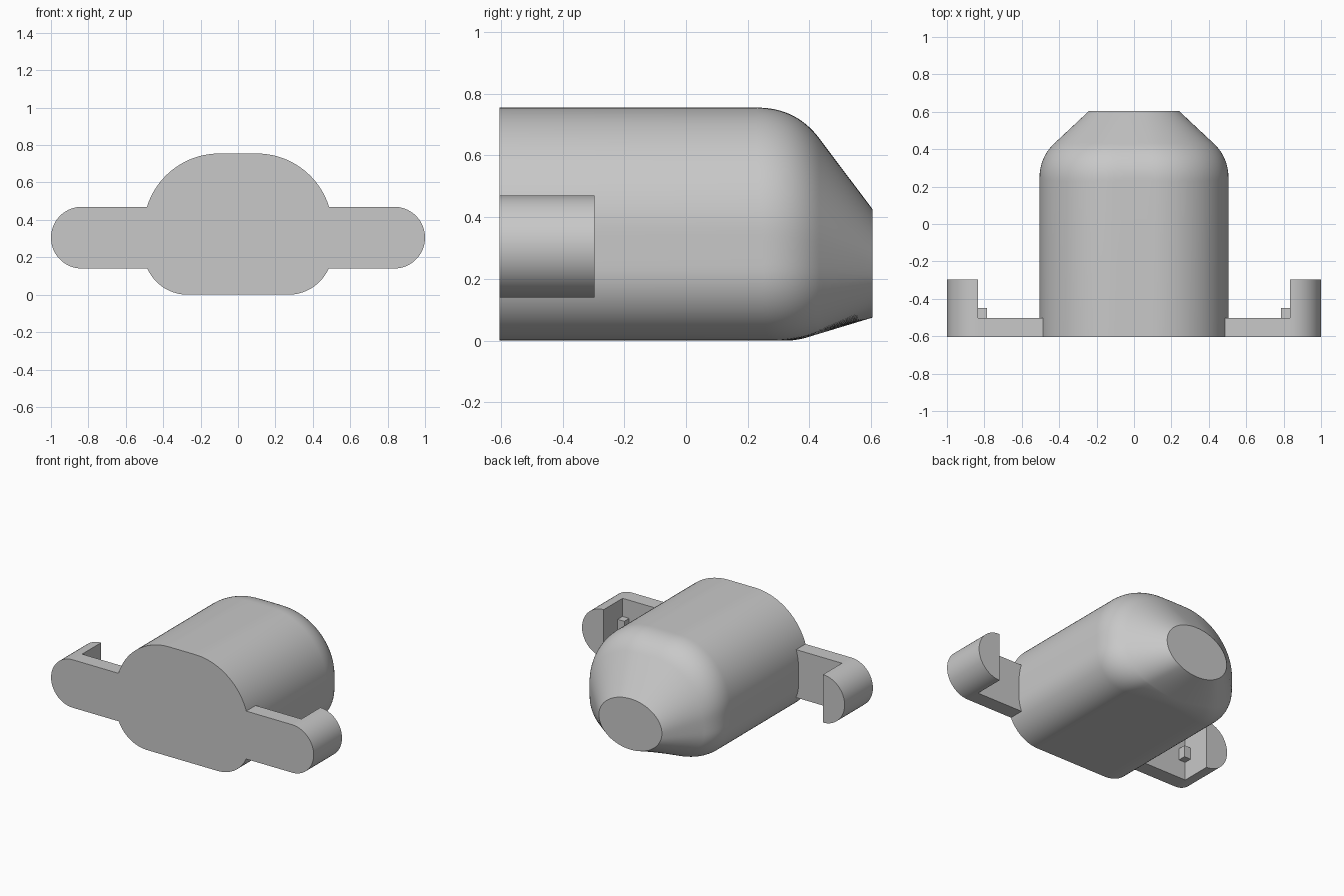
import bpy, bmesh
from math import sin, cos, pi, tan
from mathutils import Vector

if "Cube" in bpy.data.objects:
    bpy.data.objects.remove(bpy.data.objects["Cube"])

grey = bpy.data.materials.new("plain grey")
grey.use_nodes = True
GREY = (0.58, 0.58, 0.58, 1)
grey.diffuse_color = GREY
grey.node_tree.nodes["Principled BSDF"].inputs["Base Color"].default_value = GREY

FRONT, BACK, SHOULDER = -0.605, 0.605, 0.357


def make_loft(name, rings):
    """Skin a list of equal closed rings and cap both ends."""
    bm = bmesh.new()
    rows = [[bm.verts.new(p) for p in ring] for ring in rings]
    n = len(rows[0])
    for a, b in zip(rows, rows[1:]):
        for i in range(n):
            j = (i + 1) % n
            bm.faces.new((a[i], a[j], b[j], b[i]))
    bm.faces.new(rows[0][::-1])
    bm.faces.new(rows[-1])
    bmesh.ops.recalc_face_normals(bm, faces=bm.faces)
    mesh = bpy.data.meshes.new(name)
    bm.to_mesh(mesh)
    bm.free()
    mesh.materials.append(grey)
    obj = bpy.data.objects.new(name, mesh)
    bpy.context.collection.objects.link(obj)
    bpy.ops.object.select_all(action='DESELECT')
    obj.select_set(True)
    bpy.context.view_layer.objects.active = obj
    bpy.ops.object.shade_smooth_by_angle(angle=pi / 6)
    return obj


def extrude(name, outline, y0, y1):
    return make_loft(name, [[(x, y, z) for x, z in outline] for y in (y0, y1)])


def box(name, x0, x1, y0, y1, z0, z1):
    return extrude(name, [(x0, z0), (x1, z0), (x1, z1), (x0, z1)], y0, y1)


def arc(cx, cz, r, a0, a1, steps):
    angles = [a0 + (a1 - a0) * i / steps for i in range(steps + 1)]
    return [(cx + r * cos(a), cz + r * sin(a)) for a in angles]


def resample(points, count):
    """Spread points evenly along a polyline."""
    pts = [Vector(p) for p in points]
    lengths = [(b - a).length for a, b in zip(pts, pts[1:])]
    out, seg, start = [], 0, 0.0
    for i in range(count + 1):
        d = sum(lengths) * i / count
        while seg < len(lengths) - 1 and d > start + lengths[seg]:
            start += lengths[seg]
            seg += 1
        t = min(1, (d - start) / lengths[seg])
        out.append(pts[seg].lerp(pts[seg + 1], t))
    return out


# Body cross-section: flat base and roof joined by two round corners
N = 64
half = [(0, 0)] + arc(0.27, 0.235, 0.235, -pi / 2, 0, 24)
half += arc(0.10, 0.35, 0.405, 0, pi / 2, 32) + [(0, 0.755)]
half = resample(half, N)
section = half + [Vector((-p.x, p.y)) for p in half[-2:0:-1]]

# Body: straight barrel, rounded shoulder, taper to an oval end
columns = []
for i, p in enumerate(section):
    a = -pi / 2 + pi * i / N
    corner = Vector((p.x, SHOULDER, p.y))
    tip = Vector((0.24 * cos(a), BACK, 0.25 + 0.175 * sin(a)))
    along, taper = Vector((0, 1, 0)), (tip - corner).normalized()
    t = 0.25 * tan(along.angle(taper) / 2)
    p0, p2 = corner - along * t, corner + taper * t
    column = [Vector((p.x, FRONT, p.y))]
    for k in range(17):
        u = k / 16
        column.append(p0 * (1 - u) ** 2 + corner * 2 * u * (1 - u) + p2 * u ** 2)
    columns.append(column + [tip])
make_loft("body", list(zip(*columns)))

# Side arms: plate, half-round post and small latch block on each side
for side, s in (("left", 1), ("right", -1)):
    box(side + "_arm_plate", s * 0.46, s * 0.835, FRONT, -0.503, 0.14, 0.47)
    post = [(s * x, z) for x, z in arc(0.835, 0.305, 0.165, -pi / 2, pi / 2, 32)]
    extrude(side + "_arm_post", post, FRONT, -0.297)
    box(side + "_latch_block", s * 0.785, s * 0.835, -0.503, -0.45, 0.265, 0.345)
